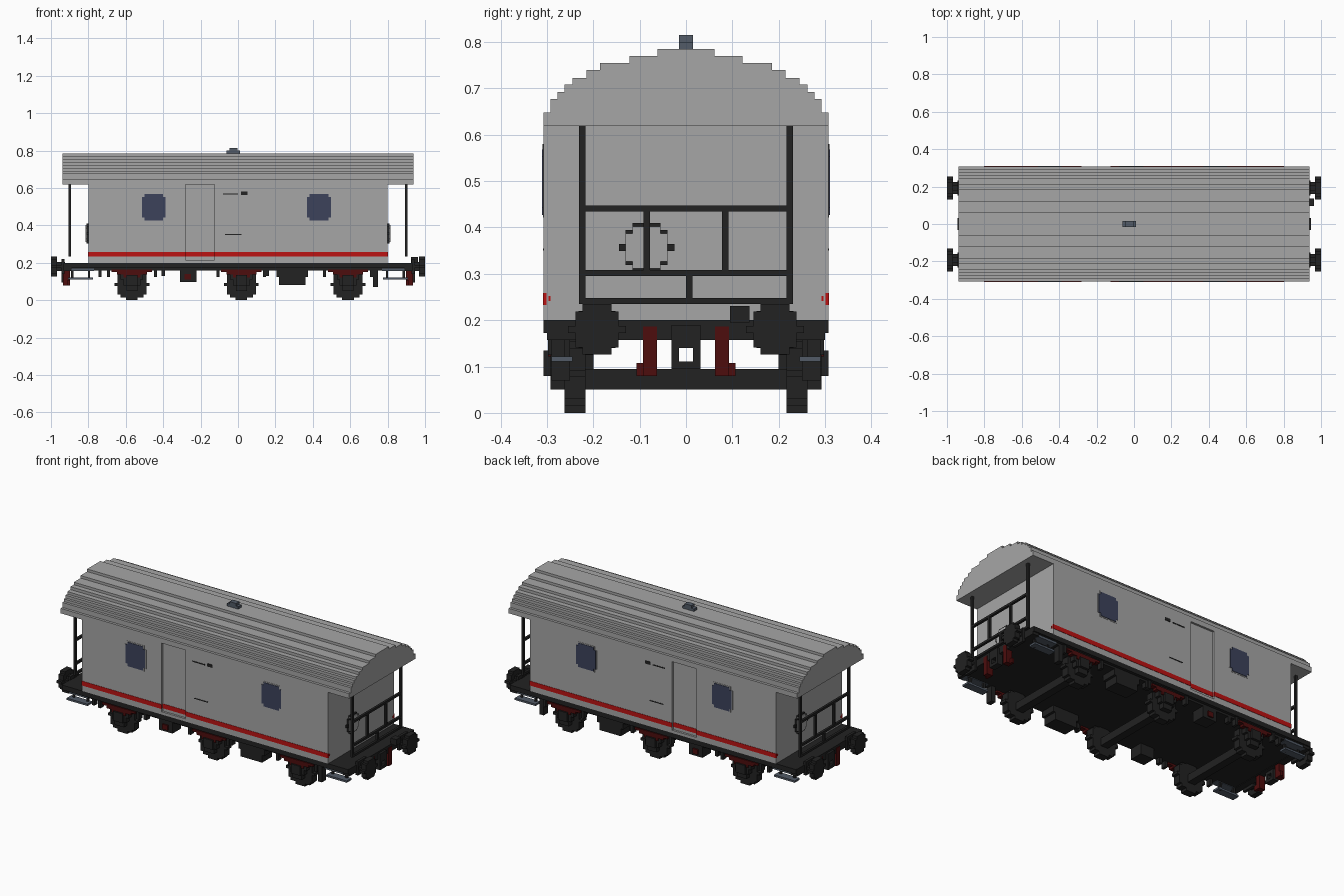
import bpy, bmesh, math
from mathutils import Vector

cube = bpy.data.objects.get("Cube")
if cube:
    bpy.data.objects.remove(cube, do_unlink=True)


def material(name, rgb):
    m = bpy.data.materials.new(name)
    m.use_nodes = True
    m.diffuse_color = (*rgb, 1)
    m.node_tree.nodes["Principled BSDF"].inputs["Base Color"].default_value = (*rgb, 1)
    return m


GREY = material("light_grey", (0.38, 0.38, 0.38))
BLACK = material("near_black", (0.016, 0.016, 0.016))
RED = material("stripe_red", (0.50, 0.006, 0.006))
MAROON = material("dark_red", (0.075, 0.004, 0.004))
SLATE = material("slate", (0.085, 0.105, 0.135))
GLASS = material("window_blue", (0.045, 0.055, 0.105))
STEP = 0.0155


def finish(name, bm, mat):
    bmesh.ops.recalc_face_normals(bm, faces=bm.faces)
    me = bpy.data.meshes.new(name)
    bm.to_mesh(me)
    bm.free()
    me.materials.append(mat)
    ob = bpy.data.objects.new(name, me)
    bpy.context.collection.objects.link(ob)
    return ob


def boxes(name, mat, ranges, flips=((1, 1),)):
    """One object of boxes (x0, x1, y0, y1, z0, z1), repeated for each (x, y) flip."""
    bm = bmesh.new()
    for fx, fy in flips:
        for x0, x1, y0, y1, z0, z1 in ranges:
            vs = bmesh.ops.create_cube(bm, size=1)["verts"]
            for v in vs:
                v.co = Vector((fx * ((x0 + x1) / 2 + v.co.x * (x1 - x0)),
                               fy * ((y0 + y1) / 2 + v.co.y * (y1 - y0)),
                               (z0 + z1) / 2 + v.co.z * (z1 - z0)))
    return finish(name, bm, mat)


def prism(name, mat, outline, axis, a, b):
    """Extrude an outline of (across, z) along x or y from a to b."""
    bm = bmesh.new()
    place = (lambda u, z: (a, u, z)) if axis == "x" else (lambda u, z: (u, a, z))
    f = bm.faces.new([bm.verts.new(place(u, z)) for u, z in outline])
    new = bmesh.ops.extrude_face_region(bm, geom=[f])["geom"]
    shift = Vector((b - a, 0, 0)) if axis == "x" else Vector((0, b - a, 0))
    bmesh.ops.translate(bm, vec=shift, verts=[g for g in new if isinstance(g, bmesh.types.BMVert)])
    return finish(name, bm, mat)


def stairs(cu, rows):
    """Symmetric stepped outline from rows of (half width, bottom z, top z)."""
    right = []
    for w, z0, z1 in rows:
        right += [(w, z0), (w, z1)]
    return [(cu + w, z) for w, z in right] + [(cu - w, z) for w, z in reversed(right)]


def stepped_disc(cu, cz, r):
    """Blocky circle outline."""
    n = round(2 * r / STEP)
    h = 2 * r / n
    rows = []
    for i in range(n):
        mid = -r + (i + 0.5) * h
        w = max(1, round(math.sqrt(r * r - mid * mid) / h)) * h
        if rows and abs(rows[-1][0] - w) < 1e-6:
            rows[-1] = (w, rows[-1][1], cz - r + (i + 1) * h)
        else:
            rows.append((w, cz - r + i * h, cz - r + (i + 1) * h))
    return stairs(cu, rows)


ENDS = ((1, 1), (-1, 1))
SIDES = ((1, 1), (1, -1))
CORNERS = ((1, 1), (-1, 1), (1, -1), (-1, -1))

# Stepped barrel roof and vent
widths = [0.307, 0.292, 0.277, 0.262, 0.245, 0.215, 0.185, 0.122, 0.061]
tops = [0.648, 0.677, 0.692, 0.708, 0.723, 0.740, 0.755, 0.770, 0.785]
prism("roof", GREY, stairs(0, list(zip(widths, [0.619] + tops[:-1], tops))), "x", -0.9375, 0.9375)
boxes("roof_vent", SLATE, [(-0.062, 0.012, -0.015, 0.015, 0.785, 0.80),
                           (-0.045, -0.002, -0.015, 0.015, 0.80, 0.815)])

# Body core with outer side panels that leave the doors recessed
boxes("body", GREY, [(-0.8, 0.8, -0.295, 0.295, 0.2, 0.62)])
boxes("side_panels", GREY, [(-0.8, -0.282, 0.294, 0.307, 0.2, 0.62),
                            (-0.125, 0.8, 0.294, 0.307, 0.2, 0.62),
                            (-0.283, -0.124, 0.294, 0.307, 0.2, 0.216)], SIDES)
boxes("red_stripe", RED, [(-0.801, -0.282, 0.301, 0.309, 0.233, 0.259),
                          (-0.125, 0.801, 0.301, 0.309, 0.233, 0.259),
                          (-0.282, -0.125, 0.290, 0.297, 0.233, 0.259)], SIDES)
boxes("end_markers", RED, [(0.796, 0.803, 0.292, 0.297, 0.241, 0.252)], CORNERS)
boxes("side_fittings", BLACK, [(0.015, 0.05, 0.300, 0.310, 0.563, 0.58),
                               (-0.08, 0.0, 0.303, 0.309, 0.564, 0.570),
                               (-0.07, 0.02, 0.303, 0.309, 0.350, 0.355)], SIDES)

# Windows with stepped corners on thin frames
for side, s in (("front", -1), ("back", 1)):
    for end, cx in (("right", -0.45), ("left", 0.433)):
        rows = [(0.05, 0.427, 0.442), (0.063, 0.442, 0.553), (0.05, 0.553, 0.568)]
        prism(f"{side}_window_{end}", GLASS, stairs(cx, rows), "y", s * 0.302, s * 0.311)
        rim = [(w + 0.006, a - 0.006 * (i == 0), b + 0.006 * (i == 2))
               for i, (w, a, b) in enumerate(rows)]
        prism(f"{side}_window_frame_{end}", GREY, stairs(cx, rim), "y", s * 0.302, s * 0.3085)

# Underframe, end platforms and end beams
boxes("underframe", BLACK, [(-0.93, 0.93, -0.29, 0.29, 0.160, 0.2),
                            (-0.93, 0.93, -0.307, 0.307, 0.172, 0.2)])
boxes("end_beam", BLACK, [(0.89, 0.932, -0.30, 0.30, 0.157, 0.2)], ENDS)

# Platform railings and roof posts
boxes("roof_posts", BLACK, [(0.893, 0.907, 0.217, 0.231, 0.235, 0.62)], CORNERS)
boxes("platform_railings", BLACK,
      [(0.893, 0.907, -0.22, 0.22, z, z + 0.013) for z in (0.235, 0.295, 0.434)]
      + [(0.893, 0.907, y - 0.007, y + 0.007, 0.3, 0.44) for y in (-0.085, 0.085)]
      + [(0.893, 0.907, 0.0, 0.014, 0.24, 0.3)], ENDS)

# Brake handwheels on the end walls
for label, s in (("left", 1), ("right", -1)):
    prism(f"handwheel_{label}", BLACK, stepped_disc(-s * 0.085, 0.357, 0.0525), "x", s * 0.799, s * 0.811)
    prism(f"handwheel_plate_{label}", GREY, stepped_disc(-s * 0.085, 0.357, 0.045), "x", s * 0.806, s * 0.815)

# Buffers, couplings and brake hoses on both ends
for label, s in (("left", 1), ("right", -1)):
    for side, y in (("front", -0.192), ("back", 0.192)):
        prism(f"buffer_head_{label}_{side}", BLACK, stepped_disc(y, 0.180, 0.0545), "x", s * 0.968, s * 1.0)
        prism(f"buffer_stem_{label}_{side}", BLACK, stepped_disc(y, 0.180, 0.024), "x", s * 0.925, s * 0.97)
        boxes(f"buffer_base_{label}_{side}", BLACK,
              [(s * 0.935 - 0.008, s * 0.935 + 0.008, y - 0.04, y + 0.04, 0.14, 0.22)])
boxes("couplings", BLACK, [(0.91, 0.945, -0.031, -0.015, 0.095, 0.19),
                           (0.91, 0.945, 0.015, 0.031, 0.095, 0.19),
                           (0.91, 0.945, -0.031, 0.031, 0.14, 0.19),
                           (0.91, 0.945, -0.031, 0.031, 0.095, 0.111)], ENDS)
boxes("brake_hoses", MAROON, [(0.897, 0.935, 0.063, 0.093, 0.08, 0.186),
                              (0.897, 0.912, 0.078, 0.107, 0.08, 0.108)], CORNERS)
boxes("end_bracket", BLACK, [(0.925, 0.962, 0.095, 0.137, 0.195, 0.231)])

# Footsteps below the platforms
boxes("footsteps", SLATE, [(0.77, 0.915, 0.25, 0.295, 0.157, 0.17),
                           (0.775, 0.91, 0.245, 0.29, 0.111, 0.122)], CORNERS)
boxes("footstep_hangers", BLACK, [(x, x + 0.012, 0.25, 0.262, 0.111, 0.18)
                                  for x in (0.79, 0.88)], CORNERS)

# Three wheelsets with axle boxes, guards and leaf springs
for label, cx in (("right", -0.567), ("middle", 0.018), ("left", 0.588)):
    boxes(f"axle_{label}", BLACK, [(cx - 0.023, cx + 0.023, -0.225, 0.225, 0.05, 0.095)])
    for side, s in (("front", -1), ("back", 1)):
        prism(f"wheel_{label}_{side}", BLACK, stepped_disc(cx, 0.085, 0.085), "y", s * 0.217, s * 0.262)
        guard = stairs(cx, [(0.03, 0.05, 0.08), (0.045, 0.08, 0.11),
                            (0.06, 0.11, 0.14), (0.05, 0.14, 0.175)])
        prism(f"axle_box_{label}_{side}", BLACK, guard, "y", s * 0.255, s * 0.292)
        boxes(f"axle_cap_{label}_{side}", BLACK,
              [(cx - 0.03, cx + 0.03, s * 0.295 - 0.012, s * 0.295 + 0.012, 0.08, 0.135)])
        spring = stairs(cx, [(0.045, 0.122, 0.137), (0.08, 0.137, 0.150), (0.108, 0.150, 0.163)])
        prism(f"spring_{label}_{side}", MAROON, spring, "y", s * 0.268, s * 0.298)
        boxes(f"spring_hangers_{label}_{side}", BLACK,
              [(cx + d - 0.008, cx + d + 0.008, s * 0.283 - 0.015, s * 0.283 + 0.015, 0.125, 0.175)
               for d in (-0.125, 0.125)])

# Underfloor boxes and brackets
boxes("equipment_boxes", BLACK, [(0.22, 0.36, 0.20, 0.29, 0.082, 0.165),
                                 (0.205, 0.375, 0.20, 0.29, 0.125, 0.165),
                                 (-0.31, -0.222, 0.21, 0.29, 0.097, 0.165)], SIDES)
boxes("box_valves", MAROON, [(-0.285, -0.25, 0.287, 0.298, 0.11, 0.14)], SIDES)
boxes("side_brackets", BLACK, [(0.722, 0.748, 0.25, 0.29, 0.07, 0.165),
                               (-0.745, -0.73, 0.26, 0.29, 0.125, 0.165),
                               (-0.41, -0.39, 0.26, 0.29, 0.13, 0.165),
                               (0.15, 0.165, 0.26, 0.29, 0.13, 0.165)], SIDES)
